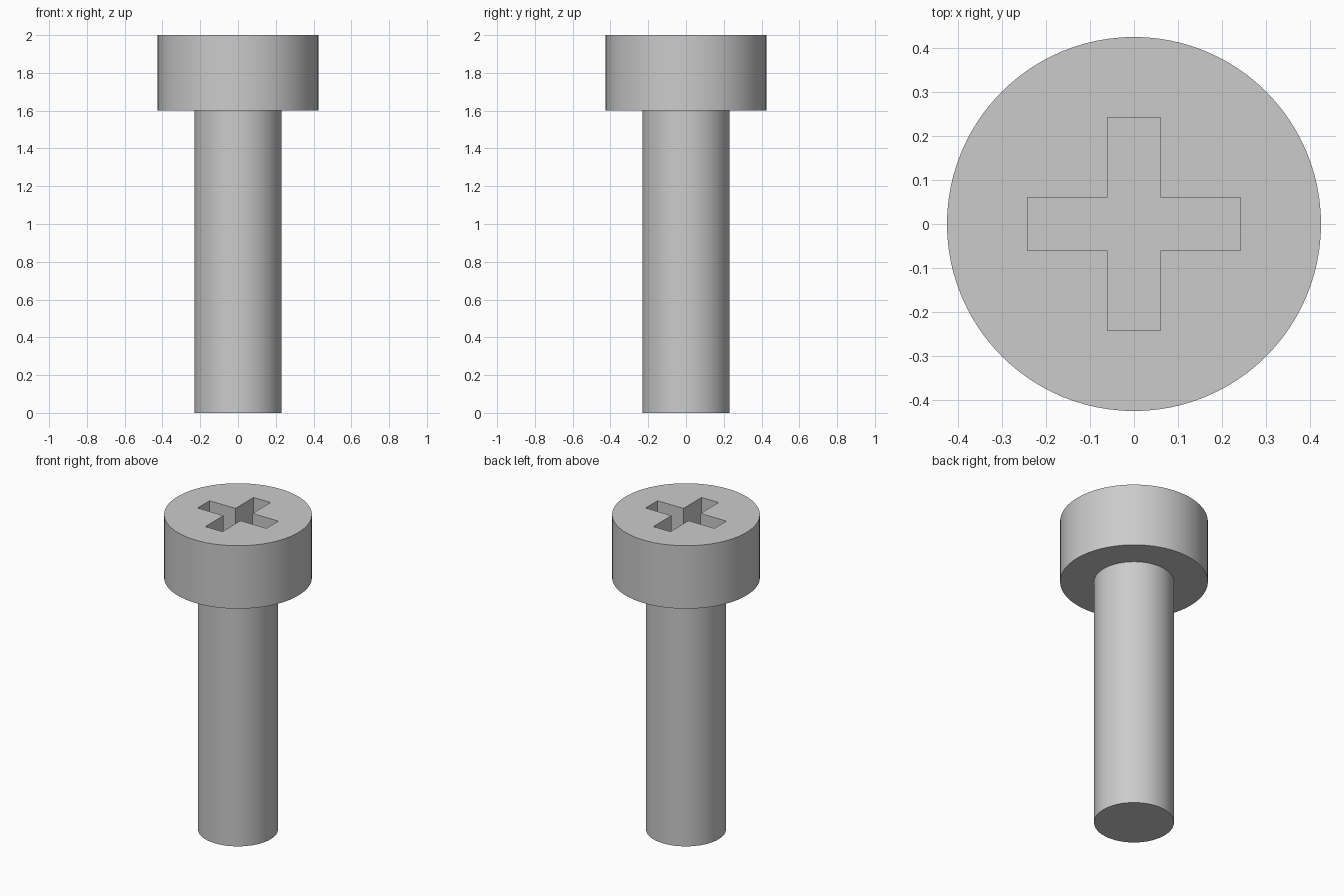
import bpy
import bmesh
import math

SEGMENTS = 96
HEIGHT, HEAD_BASE = 2.0, 1.6
HEAD_RADIUS, SHAFT_RADIUS = 0.425, 0.23
SLOT_REACH, SLOT_HALF, SLOT_DEPTH = 0.242, 0.06, 0.2

cube = bpy.data.objects.get("Cube")
if cube:
    bpy.data.objects.remove(cube, do_unlink=True)

steel = bpy.data.materials.new("grey steel")
steel.use_nodes = True
color = (0.6, 0.6, 0.6, 1.0)
steel.diffuse_color = color
steel.node_tree.nodes["Principled BSDF"].inputs["Base Color"].default_value = color


def cylinder(name, radius, bottom, top):
    bpy.ops.mesh.primitive_cylinder_add(
        vertices=SEGMENTS, radius=radius, depth=top - bottom,
        location=(0, 0, (bottom + top) / 2))
    obj = bpy.context.object
    obj.name = name
    obj.data.materials.append(steel)
    return obj


def cross_prism(name, reach, half, bottom, top):
    # One arm's three corners, turned through four quarter turns
    corners = [(reach, -half), (reach, half), (half, half)]
    bm = bmesh.new()
    verts = []
    for turn in range(4):
        c, s = round(math.cos(turn * math.pi / 2)), round(math.sin(turn * math.pi / 2))
        verts += [bm.verts.new((x * c - y * s, x * s + y * c, bottom)) for x, y in corners]
    base = bm.faces.new(verts)
    side = bmesh.ops.extrude_face_region(bm, geom=[base])["geom"]
    for v in side:
        if isinstance(v, bmesh.types.BMVert):
            v.co.z = top
    bmesh.ops.recalc_face_normals(bm, faces=bm.faces)
    mesh = bpy.data.meshes.new(name)
    bm.to_mesh(mesh)
    bm.free()
    mesh.materials.append(steel)
    obj = bpy.data.objects.new(name, mesh)
    bpy.context.collection.objects.link(obj)
    return obj


def smooth(obj):
    bpy.ops.object.select_all(action="DESELECT")
    obj.select_set(True)
    bpy.context.view_layer.objects.active = obj
    bpy.ops.object.shade_smooth_by_angle(angle=math.radians(30))


# Plain round shaft, seated slightly into the head
shaft = cylinder("shaft", SHAFT_RADIUS, 0, HEAD_BASE + 0.05)
smooth(shaft)

# Cylindrical head with a cross-shaped drive recess
head = cylinder("head", HEAD_RADIUS, HEAD_BASE, HEIGHT)
cutter = cross_prism("recess_cutter", SLOT_REACH, SLOT_HALF,
                     HEIGHT - SLOT_DEPTH, HEIGHT + 0.1)
cut = head.modifiers.new("drive recess", "BOOLEAN")
cut.operation = "DIFFERENCE"
cut.solver = "EXACT"
cut.object = cutter
bpy.ops.object.select_all(action="DESELECT")
head.select_set(True)
bpy.context.view_layer.objects.active = head
bpy.ops.object.modifier_apply(modifier=cut.name)
bpy.data.objects.remove(cutter, do_unlink=True)
smooth(head)
